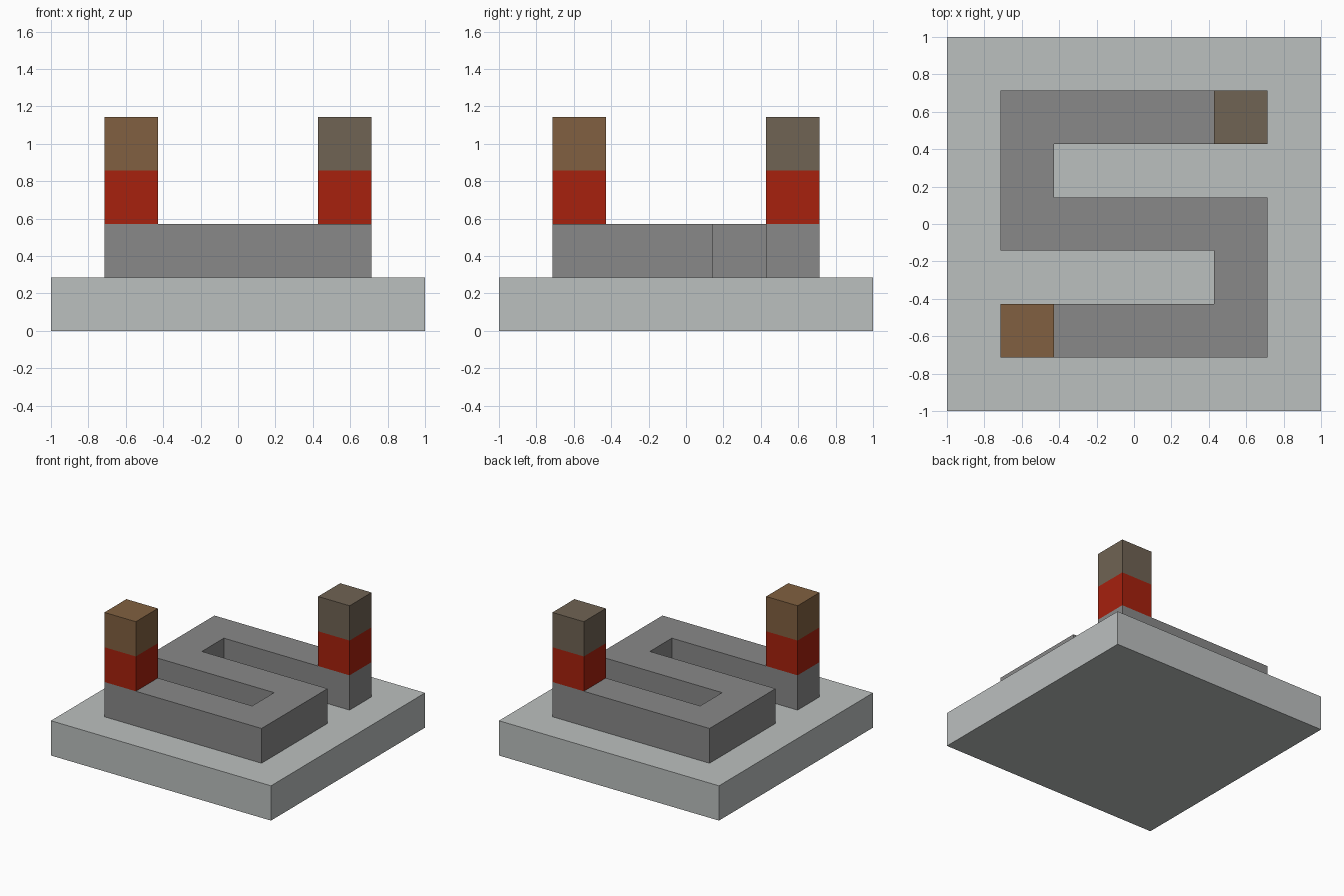
import bpy
import bmesh

CELL = 2 / 7  # every part sits on a seven by seven grid

if "Cube" in bpy.data.objects:
    bpy.data.objects.remove(bpy.data.objects["Cube"], do_unlink=True)


def material(name, rgb):
    mat = bpy.data.materials.new(name)
    mat.use_nodes = True
    colour = (*rgb, 1)
    mat.diffuse_color = colour
    mat.node_tree.nodes["Principled BSDF"].inputs["Base Color"].default_value = colour
    return mat


def prism(name, outline, level, mat):
    """Extrude an outline in grid cells upwards by one cell."""
    bm = bmesh.new()
    verts = [bm.verts.new((x * CELL, y * CELL, level * CELL)) for x, y in outline]
    bottom = bm.faces.new(verts)
    top = bmesh.ops.extrude_face_region(bm, geom=[bottom], use_keep_orig=True)["geom"]
    bmesh.ops.translate(bm, vec=(0, 0, CELL),
                        verts=[v for v in top if isinstance(v, bmesh.types.BMVert)])
    bmesh.ops.recalc_face_normals(bm, faces=bm.faces)
    mesh = bpy.data.meshes.new(name)
    bm.to_mesh(mesh)
    bm.free()
    mesh.materials.append(mat)
    obj = bpy.data.objects.new(name, mesh)
    bpy.context.collection.objects.link(obj)
    return obj


def square(x, y, half):
    return [(x - half, y - half), (x + half, y - half),
            (x + half, y + half), (x - half, y + half)]


pale_grey = material("pale_grey", (0.50, 0.525, 0.52))
mid_grey = material("mid_grey", (0.25, 0.25, 0.25))
red = material("red", (0.385, 0.015, 0.004))
warm_brown = material("warm_brown", (0.22, 0.118, 0.052))
dull_brown = material("dull_brown", (0.162, 0.125, 0.087))

# Base slab
prism("base_slab", square(0, 0, 3.5), 0, pale_grey)

# Winding path: the second half is the first turned half way round
half = [(-2.5, -2.5), (2.5, -2.5), (2.5, 0.5), (-1.5, 0.5), (-1.5, 1.5), (2.5, 1.5)]
prism("winding_path", half + [(-x, -y) for x, y in half], 1, mid_grey)

# Posts at the two ends of the path
for end, side, cap in (("front", -1, warm_brown), ("back", 1, dull_brown)):
    footprint = square(2 * side, 2 * side, 0.5)
    prism(end + "_post_body", footprint, 2, red)
    prism(end + "_post_cap", footprint, 3, cap)
